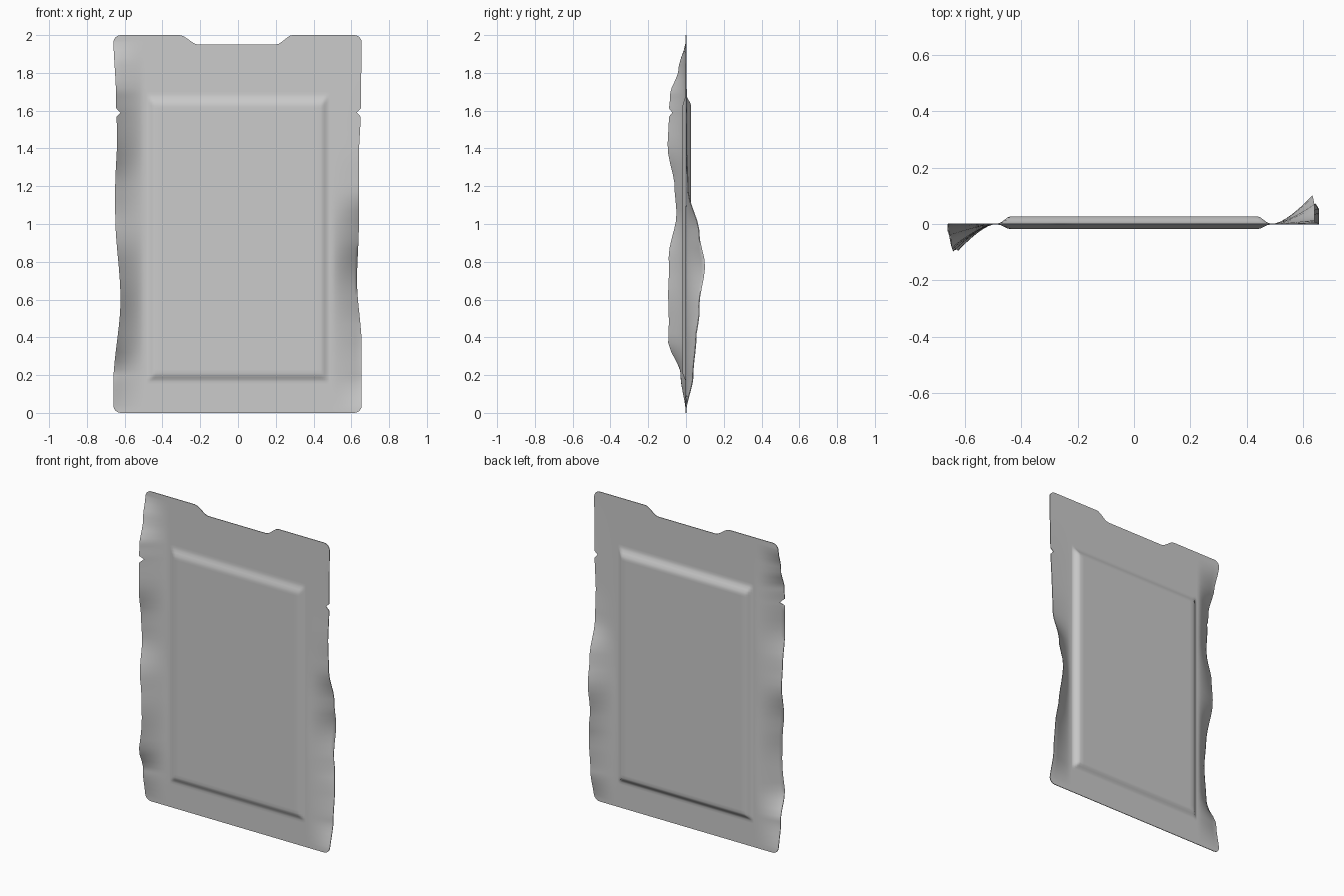
import bpy, bmesh, math

if "Cube" in bpy.data.objects:
    bpy.data.objects.remove(bpy.data.objects["Cube"])


def curve(points, v):
    """Smoothly interpolate (position, value) pairs."""
    for (a, fa), (b, fb) in zip(points, points[1:]):
        if v <= b:
            t = max(0.0, (v - a) / (b - a))
            return fa + (fb - fa) * t * t * (3 - 2 * t)
    return points[-1][1]


# Side edges (x) and how far each edge curls forward or back (y), by height
EDGE_L = [(0, .66), (.15, .66), (.6, .622), (1.05, .65), (1.2, .65), (1.45, .64), (1.65, .645), (2, .66)]
EDGE_R = [(0, .655), (.35, .655), (.7, .63), (1.0, .64), (1.35, .64), (1.6, .65), (2, .655)]
CURL_L = [(0, 0), (.2, -.025), (.4, -.095), (.62, -.112), (.8, -.095), (1.05, -.045), (1.2, -.055),
          (1.42, -.095), (1.59, -.085), (1.68, -.078), (1.82, -.035), (1.97, 0)]
CURL_R = [(0, 0), (.2, .035), (.4, .05), (.55, .07), (.77, .108), (.95, .07), (1.18, .012), (1.4, .004), (2, 0)]
TOP = [(-.31, 2), (-.21, 1.95), (.2, 1.95), (.29, 2)]
INNER, FLAP, R = .485, .50, .04


def edge(z, side):
    w = curve(EDGE_L if side < 0 else EDGE_R, z)
    d = min(z, 2 - z)
    if d < R:                                   # rounded corners
        w -= R - math.sqrt(max(0, R * R - (R - d) ** 2))
    return w - max(0, .022 * (1 - abs(z - 1.59) / .022))   # tear notches


def panel(x, z):
    """0 on the sealed border, 1 on the raised panel."""
    t = min((.482 - abs(x)) / .045, (1.685 - z) / .06, (z - .165) / .045)
    t = min(1, max(0, t))
    return t * t * (3 - 2 * t)


def position(col, z, layer):
    kind, v = col
    if kind:
        x = kind * (INNER + v * (edge(z, kind) - INNER))
    else:
        x = v
    zz = z
    if z > 1.72:                                # opening recess in the top edge
        zz = 1.72 + (z - 1.72) / .28 * (curve(TOP, x) - 1.72)
    side = -1 if x < 0 else 1
    f = max(0, (abs(x) - FLAP) / (.64 - FLAP))
    f = min(f, 1.05) ** 1.4
    y = f * curve(CURL_L if side < 0 else CURL_R, z)
    p = panel(x, z)
    y += (-.002 - .016 * p) if layer == 0 else (.002 + .025 * p)
    return x, y, zz


# Grid lines, denser at corners, notches and panel walls
half = [.04, .12, .18, .20, .215, .23, .245, .26, .275, .29, .31, .36, .41, .437, .448, .459, .470, .482]
ts = [0, .1, .22, .36, .5, .64, .78, .9, 1]
cols = ([(-1, t) for t in reversed(ts)] + [(0, -x) for x in reversed(half)] + [(0, x) for x in half]
        + [(1, t) for t in ts])
corner = [R * (1 - math.cos(i * math.pi / 12)) for i in range(7)]
rows = set(corner) | {2 - c for c in corner}
rows |= {.08, .12, .15, .165, .176, .187, .199, .21, .23}
rows |= {.27 + .05 * i for i in range(26)}
rows |= {1.568, 1.578, 1.59, 1.602, 1.612, 1.625, 1.64, 1.655, 1.67, 1.685, 1.70, 1.72, 1.76, 1.8, 1.84, 1.88, 1.92}
rows = sorted(round(r, 4) for r in rows)

bm = bmesh.new()
sheets = [[[bm.verts.new(position(c, z, s)) for c in cols] for z in rows] for s in (0, 1)]
front, back = sheets
nr, nc = len(rows), len(cols)
for j in range(nr - 1):
    for i in range(nc - 1):
        bm.faces.new((front[j][i], front[j][i + 1], front[j + 1][i + 1], front[j + 1][i]))
        bm.faces.new((back[j][i], back[j + 1][i], back[j + 1][i + 1], back[j][i + 1]))
# Thin sealed rim joining the two sheets
loop = ([(0, i) for i in range(nc)] + [(j, nc - 1) for j in range(1, nr)]
        + [(nr - 1, i) for i in range(nc - 2, -1, -1)] + [(j, 0) for j in range(nr - 2, 0, -1)])
for (a, b), (c, d) in zip(loop, loop[1:] + loop[:1]):
    bm.faces.new((front[a][b], back[a][b], back[c][d], front[c][d]))
bmesh.ops.recalc_face_normals(bm, faces=bm.faces)

mesh = bpy.data.meshes.new("sealed_pouch")
bm.to_mesh(mesh)
bm.free()
pouch = bpy.data.objects.new("sealed_pouch", mesh)
bpy.context.collection.objects.link(pouch)
mat = bpy.data.materials.new("light grey foil")
mat.diffuse_color = (.6, .6, .6, 1)
mat.use_nodes = True
mat.node_tree.nodes["Principled BSDF"].inputs["Base Color"].default_value = mat.diffuse_color
mesh.materials.append(mat)
bpy.context.view_layer.objects.active = pouch
pouch.select_set(True)
bpy.ops.object.shade_smooth_by_angle(angle=math.radians(50))
